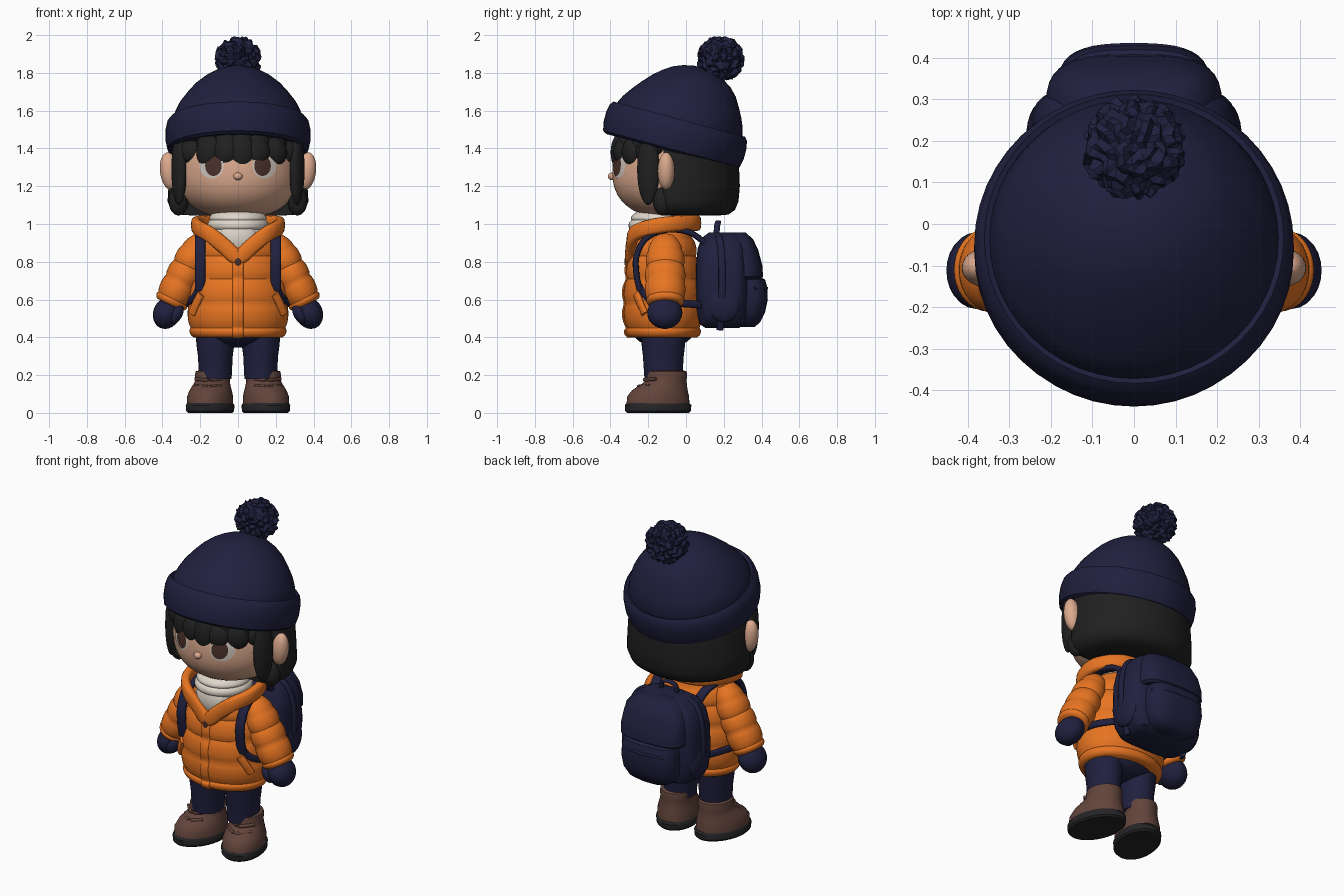
import bpy, bmesh, random
from math import sin, cos, pi, radians, atan2, sqrt, copysign
from mathutils import Vector, Matrix, Euler

cube = bpy.data.objects.get("Cube")
if cube:
    bpy.data.objects.remove(cube)
random.seed(4)


def mat(name, hexa):
    rgb = [int(hexa[i:i + 2], 16) / 255 for i in (0, 2, 4)]
    col = [c / 12.92 if c < .04 else ((c + .055) / 1.055) ** 2.4 for c in rgb] + [1]
    m = bpy.data.materials.new(name)
    m.use_nodes = True
    m.diffuse_color = col
    bsdf = next(n for n in m.node_tree.nodes if n.type == 'BSDF_PRINCIPLED')
    bsdf.inputs["Base Color"].default_value = col
    return m


navy, orange = mat("navy", "20203f"), mat("orange", "e87522")
brown, skin = mat("boot brown", "62443b"), mat("skin", "dcaa8e")
black, rubber = mat("hair black", "202020"), mat("sole black", "242426")
cream, eyewhite, iris = mat("cream", "dfd6ca"), mat("eye white", "d0c6be"), mat("iris brown", "4a302a")


def finish(name, bm, m, smooth=40):
    bmesh.ops.recalc_face_normals(bm, faces=bm.faces)
    me = bpy.data.meshes.new(name)
    bm.to_mesh(me)
    bm.free()
    me.materials.append(m)
    ob = bpy.data.objects.new(name, me)
    bpy.context.collection.objects.link(ob)
    if smooth:
        bpy.ops.object.select_all(action='DESELECT')
        ob.select_set(True)
        bpy.context.view_layer.objects.active = ob
        bpy.ops.object.shade_smooth_by_angle(angle=radians(smooth))
    return ob


def pair(ob):
    """Name the part left and add its mirrored right twin."""
    name = ob.name
    ob.name = "left_" + name
    twin = ob.copy()
    twin.data = ob.data.copy()
    twin.name = "right_" + name
    twin.data.transform(Matrix.Scale(-1, 4, (1, 0, 0)))
    twin.data.flip_normals()
    bpy.context.collection.objects.link(twin)


def skin_rings(bm, rings, closed=False):
    vs = [[bm.verts.new(p) for p in r] for r in rings]
    n = len(vs[0])
    for a, b in zip(vs, vs[1:] + (vs[:1] if closed else [])):
        for i in range(n):
            bm.faces.new((a[i], a[(i + 1) % n], b[(i + 1) % n], b[i]))
    if not closed:
        bm.faces.new(vs[0])
        bm.faces.new(vs[-1])


def sq(a, p):
    return [copysign(abs(f) ** (2 / p), f) for f in (cos(a), sin(a))]


def loft(name, m, rings, loc=(0, 0, 0), rot=(0, 0, 0), p=2, n=36):
    """Stack superellipse rings given as (z, rx, ry, shift in y)."""
    out = []
    for z, rx, ry, *cy in rings:
        dy = cy[0] if cy else 0
        pts = [sq(2 * pi * i / n, p) for i in range(n)]
        out.append([(rx * c, ry * s + dy, z) for c, s in pts])
    bm = bmesh.new()
    skin_rings(bm, out)
    bm.transform(Matrix.Translation(loc) @ Euler(rot).to_matrix().to_4x4())
    return finish(name, bm, m)


def blob(name, m, loc, radii, rot=(0, 0, 0)):
    bm = bmesh.new()
    bmesh.ops.create_uvsphere(bm, u_segments=24, v_segments=14, radius=1)
    bm.transform(Matrix.LocRotScale(Vector(loc), Euler(rot), Vector(radii)))
    return finish(name, bm, m)


def sweep(name, m, pts, w, t, wdir=(1, 0, 0), closed=False):
    """Flat band of half width w and half thickness t along a smooth path."""
    P, k, path = [Vector(q) for q in pts], len(pts), []
    at = lambda i: P[i % k] if closed else P[max(0, min(k - 1, i))]
    for i in range(k if closed else k - 1):
        a, b, c, d = (at(i + j) for j in (-1, 0, 1, 2))
        for j in range(5):
            u = j / 5
            path.append(b + .5 * u * (c - a + u * (2 * a - 5 * b + 4 * c - d + u * (3 * b - a - 3 * c + d))))
    if not closed:
        path.append(P[-1])
    rings, L = [], len(path)
    for i, q in enumerate(path):
        tan = path[(i + 1) % L] - path[i - 1] if closed else path[min(i + 1, L - 1)] - path[max(i - 1, 0)]
        tan.normalize()
        side = Vector(wdir)
        side = (side - tan * side.dot(tan)).normalized()
        up = tan.cross(side)
        rings.append([q + side * w * c + up * t * s for c, s in (sq(2 * pi * j / 12, 3) for j in range(12))])
    bm = bmesh.new()
    skin_rings(bm, rings, closed)
    return finish(name, bm, m, 50)


def puff(seams, bulge):
    """Swell the cloth between stitched seams."""
    out = []
    for a, b in zip(seams, seams[1:]):
        for j in range(6):
            u, e = j / 6, bulge * sin(pi * j / 6) ** .6
            z, rx, ry = (f + (g - f) * u for f, g in zip(a, b))
            out.append((z, rx + e, ry + e))
    return out + [seams[-1]]


# Head, ears and nose
HY, HZ, RX, RY, RZ = -.07, 1.28, .325, .32, .25


def span(z):
    return max(0, 1 - abs((z - HZ) / RZ) ** 2.4) ** (1 / 2.4)


def face(x, z, off):
    return (x, HY - RY * sqrt(max(0, span(z) ** 2 - (x / RX) ** 2)) - off, z)


levels = [HZ - RZ * cos(pi * (i + .3) / 28) for i in range(28)]
loft("head", skin, [(z, RX * span(z), RY * span(z)) for z in levels], (0, HY, 0), n=56)
pair(blob("ear", skin, (.363, -.105, 1.28), (.05, .045, .1), (0, .12, 0)))
blob("nose", skin, face(0, 1.252, .002), (.024, .022, .02))


# Eyes laid on the face surface
def eye_plate(name, m, cx, cz, rx, rz, off):
    bm = bmesh.new()
    rings = [[face(cx + rx * r * cos(a * pi / 12), cz + rz * r * sin(a * pi / 12), off)
              for a in range(24)] for r in (1, .75, .5, .25, .05)]
    skin_rings(bm, rings)
    bmesh.ops.delete(bm, geom=[f for f in bm.faces if len(f.verts) > 4][:1], context='FACES_ONLY')
    ob = finish(name, bm, m)
    if sum(f.normal.y for f in ob.data.polygons) > 0:
        ob.data.flip_normals()
    pair(ob)


eye_plate("eye_white", eyewhite, .14, 1.307, .064, .066, .003)
eye_plate("iris", iris, .13, 1.308, .044, .054, .006)
pair(sweep("upper_lash", iris, [face(x, z, .003) for x, z in ((.08, 1.362), (.14, 1.378), (.21, 1.365))],
           .004, .004, (0, 0, 1)))

# Hair: bob, side locks and fringe
bob = loft("hair_bob", black, [(1.045, .24, .22), (1.05, .31, .275), (1.075, .355, .31), (1.12, .373, .328), (1.2, .368, .335),
                               (1.32, .36, .33), (1.42, .35, .32), (1.5, .3, .28)], (0, -.05, 0), n=48)
for v in bob.data.vertices:
    v.co.y = max(v.co.y, -.12)
pair(blob("side_lock", black, (.312, -.2, 1.29), (.036, .062, .19), (0, 0, -.4)))
pair(blob("cheek_lock", black, (.315, -.125, 1.12), (.052, .05, .075)))
fringe = [(-.25, 1.41), (-.15, 1.385), (-.06, 1.395), (.02, 1.375), (.1, 1.4), (.19, 1.395), (.26, 1.41)]
for x, z in fringe:
    blob("fringe_lock", black, face(x, 1.38, -.025), (.072, .05, 1.475 - z), (0, -.3 * x, x * 2))
    blob("fringe_root", black, face(x, 1.42, -.025), (.07, .05, .075), (0, 0, x * 2))

# Knitted hat with rolled brim and pompom
HAT, TILT = (0, -.058, 1.47), (radians(-15), 0, 0)
loft("hat_crown", navy, [(-.04, .33, .33), (.07, .35, .35), (.13, .332, .328, .008), (.18, .308, .3, .015),
                         (.23, .272, .266, .022), (.28, .23, .228, .03), (.32, .182, .185, .034), (.35, .13, .138, .034),
                         (.37, .08, .088, .034), (.382, .02, .03, .034)], HAT, TILT, n=48)
loft("hat_brim", navy, [(h, r, r) for h, r in ((-.075, .33), (-.088, .355), (-.075, .374), (-.03, .384), (.03, .384),
                                              (.07, .375), (.088, .36), (.075, .34))], HAT, TILT, n=48)
bm = bmesh.new()
bmesh.ops.create_icosphere(bm, subdivisions=4, radius=1)
for v in bm.verts:
    v.co *= random.uniform(.1, .13)
bmesh.ops.translate(bm, verts=bm.verts, vec=(0, .183, 1.872))
finish("pompom", bm, navy, 0)

# Padded jacket with collar, placket and pockets
MID = -.12
body = puff([(.4, .235, .18), (.45, .25, .19), (.58, .257, .2), (.71, .242, .19), (.83, .217, .172),
             (.93, .182, .15), (1, .1, .1)], .013)
loft("jacket", orange, body, (0, MID, 0), n=48)
half = [(.07, -.292, .88), (.15, -.275, .945), (.212, -.2, .98), (.215, -.08, 1), (.13, .03, 1.005)]
loop = [(0, -.298, .825)] + half + [(0, .055, 1.005)] + [(-x, y, z) for x, y, z in half[::-1]]
sweep("collar", orange, loop, .042, .026, (0, 0, 1), True)
front = [(0, MID - ry - .003, z) for z, rx, ry in body if z < .84][::2]
sweep("placket", orange, front, .028, .007)
blob("zip_pull", iris, (0, -.312, .8), (.018, .014, .038))
pair(sweep("pocket_flap", orange, [(.195, -.262, .63), (.222, -.242, .578), (.243, -.218, .525)], .022, .013, (1, .7, 0)))

# Scarf
loft("scarf", cream, puff([(.88, .13, .13), (.97, .15, .155), (1.02, .148, .15), (1.065, .12, .12)], .014), (0, -.138, 0))
blob("scarf_front", cream, (0, -.258, .93), (.1, .045, .088))

# Sleeves and mittens
turn = (0, atan2(.16, -.325), 0)
pair(loft("sleeve", orange, puff([(-.035, .04, .05), (.05, .079, .09), (.14, .084, .096), (.23, .087, .1),
                                  (.33, .084, .096), (.365, .074, .084)], .009), (.2, -.11, .9), turn))
pair(blob("mitten", navy, (.375, -.112, .53), (.073, .093, .088), turn))
pair(blob("mitten_thumb", navy, (.325, -.17, .525), (.032, .035, .055), turn))

# Trousers
blob("hips", navy, (0, MID, .43), (.21, .16, .085))
pair(loft("trouser_leg", navy, [(.18, .086, .1), (.3, .092, .108), (.36, .1, .115), (.43, .105, .12)], (.12, MID, 0)))

# Boots
SPOT, TOE = (.134, -.1, 0), (0, 0, .28)
pair(loft("boot", brown, [(.035, .118, .17, -.05), (.085, .118, .168, -.05), (.12, .108, .15, -.04), (.15, .096, .124, -.018),
                          (.172, .09, .108, -.004), (.205, .092, .108, 0), (.22, .088, .104, 0), (.225, .07, .085, 0)], SPOT, TOE))
pair(loft("boot_sole", rubber, [(0, .112, .168, -.05), (.01, .122, .178, -.05), (.04, .124, .18, -.05),
                                (.052, .117, .17, -.05)], SPOT, TOE))
for z, y in ((.14, -.245), (.175, -.215)):
    pair(sweep("boot_lace", brown, [(.09, y + .03, z + .005), (.16, y - .005, z), (.225, y + .055, z + .005)], .009, .009))

# Backpack with flap, pockets, handle and straps
loft("pack_body", navy, [(.45, .16, .09), (.47, .21, .12), (.52, .238, .135), (.62, .25, .142), (.78, .245, .14),
                         (.87, .225, .13), (.925, .18, .11), (.955, .12, .07)], (0, .192, 0), p=4)
loft("pack_pocket", navy, [(.455, .09, .05), (.48, .145, .08), (.53, .175, .105), (.6, .184, .12), (.67, .18, .116),
                           (.705, .172, .106), (.72, .15, .08)], (0, .313, 0), p=3.2)
loft("pack_flap", navy, [(.71, .2, .125), (.722, .212, .138), (.78, .212, .134), (.86, .198, .113), (.92, .165, .085),
                         (.955, .11, .045)], (0, .27, 0), p=3.2)
sweep("pocket_piping", navy, [(-.175, .36, .66), (-.1, .418, .66), (.1, .418, .66), (.175, .36, .66)], .008, .01, (0, 0, 1))
pair(blob("pack_side_pocket", navy, (.225, .2, .58), (.035, .09, .1)))
sweep("pack_handle", navy, [(-.055, .16, .93), (-.045, .165, .99), (0, .17, 1.01), (.045, .165, .99), (.055, .16, .93)],
      .016, .009, (0, 1, 0))
pair(sweep("pack_side_band", navy, [(.13, .17, .94), (.2, .18, .91), (.247, .19, .8), (.252, .19, .62), (.2, .18, .44)],
           .018, .01, (0, 1, 0)))
pair(sweep("shoulder_strap", navy, [(.15, .1, .9), (.165, .02, .955), (.19, -.1, .97), (.2, -.21, .925),
                                    (.2, -.262, .83), (.2, -.262, .73), (.2, -.245, .65)], .028, .016))
pair(sweep("lower_strap", navy, [(.2, -.245, .67), (.235, -.2, .61), (.27, -.12, .585), (.255, -.02, .58), (.19, .1, .57)],
           .02, .012, (0, 0, 1)))
